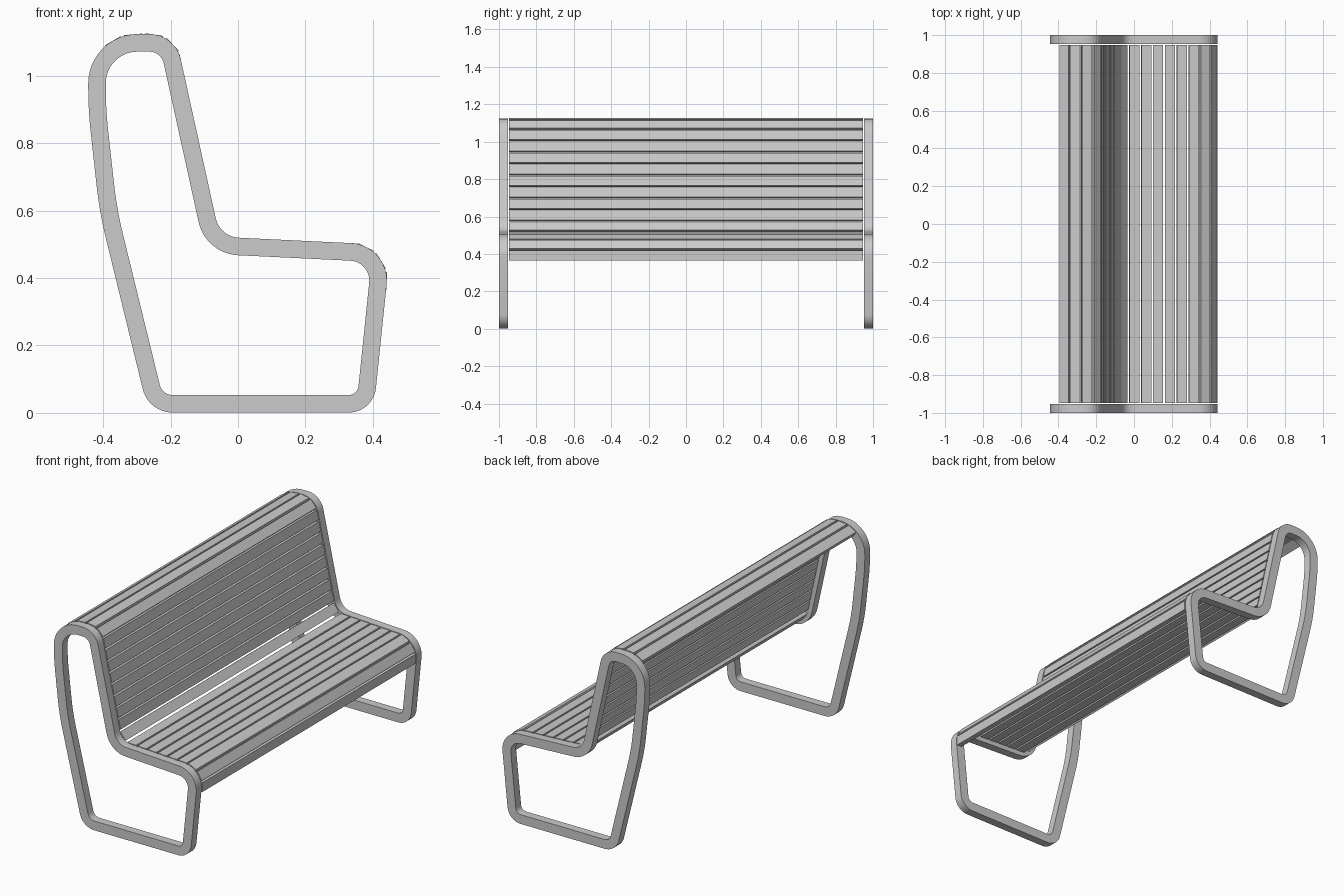
import bpy, bmesh, math
from mathutils import Vector

if "Cube" in bpy.data.objects:
    bpy.data.objects.remove(bpy.data.objects["Cube"])

HALF = 0.026          # half the width of the frame bar
SEG = 12              # segments per rounded corner
# centreline of the side frame, counter-clockwise: x, z, corner radius
CORNERS = [(-0.245, 0.027, 0.065), (0.378, 0.027, 0.055), (0.424, 0.473, 0.085),
           (-0.075, 0.497, 0.10), (-0.207, 1.097, 0.07), (-0.418, 1.097, 0.12),
           (-0.418, 0.90, 1.2), (-0.385, 0.60, 1.2)]


def rounded_path(corners):
    """Points and outward normals of a polygon with rounded corners."""
    pts, nrm = [], []
    for i, (x, z, r) in enumerate(corners):
        p = Vector((x, z))
        d1 = (p - Vector(corners[i - 1][:2])).normalized()
        d2 = (Vector(corners[(i + 1) % len(corners)][:2]) - p).normalized()
        turn = math.atan2(d1.x * d2.y - d1.y * d2.x, d1.dot(d2))
        sign = 1 if turn > 0 else -1
        start = p - d1 * r * math.tan(abs(turn) / 2)
        centre = start + Vector((-d1.y, d1.x)) * r * sign
        a = math.atan2(d1.y, d1.x)
        for k in range(SEG + 1):
            t = a + turn * k / SEG
            n = Vector((math.sin(t), -math.cos(t)))
            pts.append(centre + n * r * sign)
            nrm.append(n)
    return pts, nrm


def finish(name, bm):
    bmesh.ops.recalc_face_normals(bm, faces=bm.faces)
    me = bpy.data.meshes.new(name)
    bm.to_mesh(me)
    bm.free()
    ob = bpy.data.objects.new(name, me)
    bpy.context.collection.objects.link(ob)
    bpy.ops.object.select_all(action='DESELECT')
    ob.select_set(True)
    bpy.context.view_layer.objects.active = ob
    bpy.ops.object.shade_smooth_by_angle(angle=math.radians(30))
    return ob


pts, nrm = rounded_path(CORNERS)
outer = [p + n * HALF for p, n in zip(pts, nrm)]
inner = [p - n * HALF for p, n in zip(pts, nrm)]


# side frames: closed loop of flat bar
def side_frame(name, y0, y1):
    bm = bmesh.new()
    rings = [[bm.verts.new((p.x, y, p.y)) for p in loop]
             for loop, y in ((outer, y0), (outer, y1), (inner, y1), (inner, y0))]
    n = len(outer)
    for a in range(4):
        r, s = rings[a], rings[(a + 1) % 4]
        for i in range(n):
            j = (i + 1) % n
            bm.faces.new((r[i], r[j], s[j], s[i]))
    finish(name, bm)


side_frame("front_side_frame", -1.0, -0.953)
side_frame("rear_side_frame", 0.953, 1.0)

# slats: evenly spaced along the frame's outer edge, from front lip over the backrest top
length = [0.0]
for a, b in zip(outer, outer[1:]):
    length.append(length[-1] + (b - a).length)


def along(s):
    i = next(k for k in range(len(length) - 1) if length[k + 1] >= s)
    f = (s - length[i]) / max(length[i + 1] - length[i], 1e-9)
    return outer[i].lerp(outer[i + 1], f), nrm[i].lerp(nrm[i + 1], f).normalized()


s0 = length[2 * (SEG + 1)] + 0.01
s1 = length[5 * (SEG + 1) + 4]
count = round((s1 - s0) / 0.062)
WIDTH, THICK, END = 0.053, 0.03, 0.947
bm = bmesh.new()
for k in range(count + 1):
    p, n = along(s0 + (s1 - s0) * k / count)
    t = Vector((-n.y, n.x)) * WIDTH / 2
    section = [p - t, p + t, p + t - n * THICK, p - t - n * THICK]
    ends = [[bm.verts.new((q.x, y, q.y)) for q in section] for y in (-END, END)]
    bm.faces.new(ends[0])
    bm.faces.new(ends[1][::-1])
    for i in range(4):
        j = (i + 1) % 4
        bm.faces.new((ends[0][j], ends[0][i], ends[1][i], ends[1][j]))
finish("seat_and_back_slats", bm)
